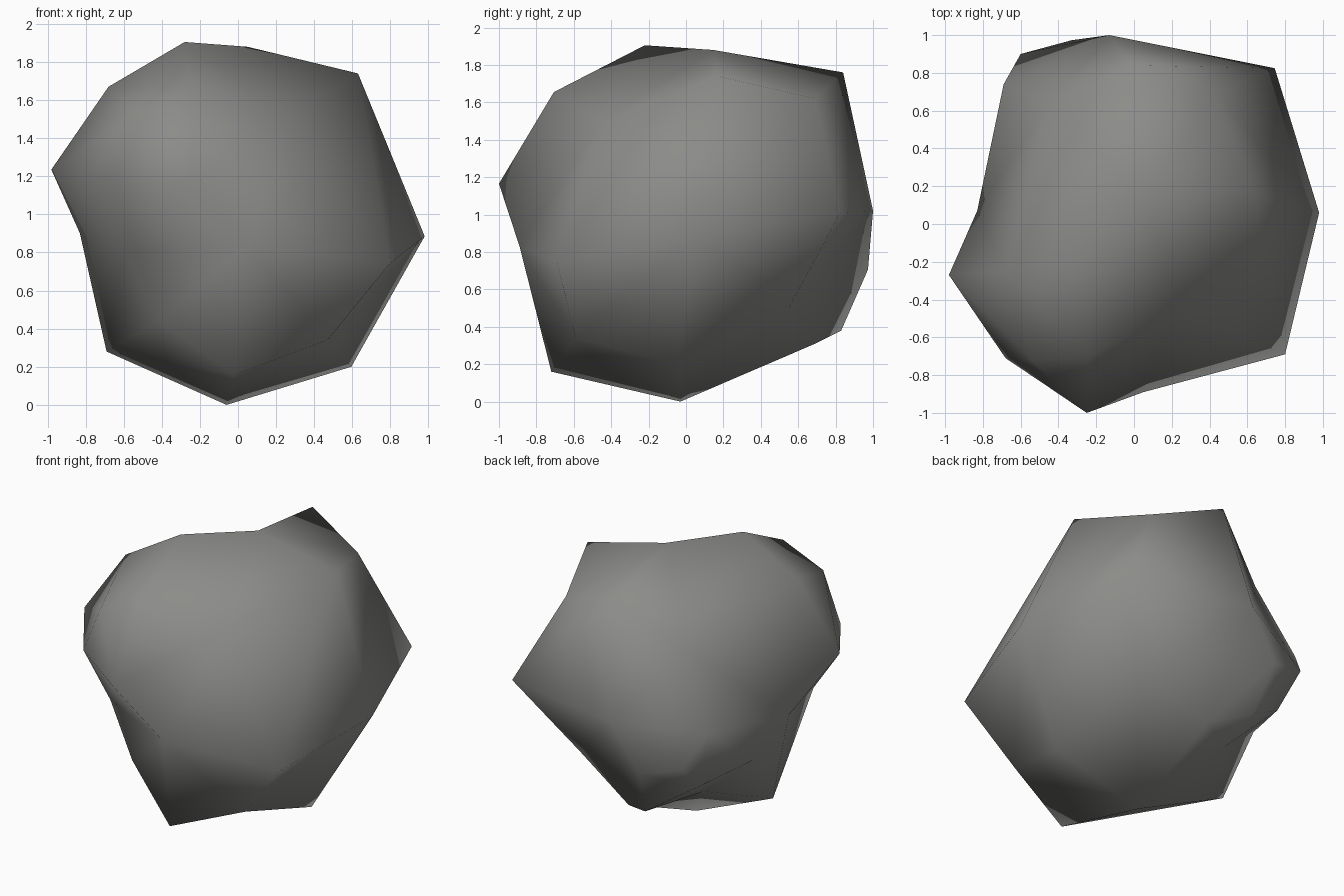
import bpy, bmesh
from mathutils import Vector

if "Cube" in bpy.data.objects:
    bpy.data.objects.remove(bpy.data.objects["Cube"])

# Corner points of the boulder, grouped by region
CORNERS = {
    # crown
    "peak": (-.28, -.22, 1.905), "top": (.05, .145, 1.88), "top_right": (.63, .17, 1.74),
    "top_back": (-.02, .84, 1.76), "shoulder": (.43, .69, 1.62),
    "top_front": (-.245, -.706, 1.655), "top_left": (-.68, -.25, 1.67),
    # right side and front
    "back_right": (.745, .825, 1.01), "right": (.98, .06, .885), "front_right": (.80, -.69, .745),
    "brow": (.25, -.45, 1.5), "front": (.05, -.89, .83), "nose": (-.25, -1.0, 1.165),
    "cheek": (-.54, -.72, 1.52),
    # left side
    "front_left": (-.68, -.71, 1.19), "left": (-.98, -.27, 1.235), "left_dip": (-.83, .07, .90),
    "jaw": (-.60, -.53, .80), "left_hollow": (-.72, .30, .65),
    # back
    "back": (-.13, 1.0, 1.02), "back_mid": (-.33, .973, .706), "back_left": (-.60, .90, .78),
    "back_edge": (-.69, .74, .99), "back_hollow": (-.58, .70, .58),
    "back_top": (-.45, .64, 1.45), "back_low": (-.27, .83, .38),
    # underside
    "low_right": (.595, -.05, .20), "base": (-.06, -.03, 0), "low_front": (-.015, -.72, .16),
    "low_left": (-.69, .04, .28), "chin": (-.42, -.55, .44), "back_base": (-.04, .68, .305),
    "front_hollow": (.47, -.59, .34), "right_hollow": (.42, .55, .50), "base_hollow": (-.40, .38, .38),
}
# Ridges that must not bridge a hollow: their edge is turned the other way
TURN = [("peak", "top_right"), ("top_right", "back_right"), ("top_right", "top_back"),
        ("back_edge", "left"), ("low_front", "low_right"), ("base", "chin"),
        ("back_left", "low_left"), ("back_low", "low_left"), ("shoulder", "back"),
        ("front_right", "low_right"), ("brow", "right"), ("back_low", "left_hollow"),
        ("back_top", "left")]
CENTRE = Vector((0, 0, 1))

# Skin the corners on a sphere, then move them out to their true place,
# so the hollows between lumps are kept
bm = bmesh.new()
verts = {n: bm.verts.new(CENTRE + (Vector(c) - CENTRE).normalized())
         for n, c in CORNERS.items()}
bmesh.ops.convex_hull(bm, input=bm.verts[:])
for n, v in verts.items():
    v.co = CORNERS[n]
for a, b in TURN:
    edge = bm.edges.get((verts[a], verts[b]))
    if edge:
        bmesh.utils.edge_rotate(edge, True)
bmesh.ops.delete(bm, geom=[v for v in bm.verts if not v.link_faces], context='VERTS')
bmesh.ops.recalc_face_normals(bm, faces=bm.faces[:])
for f in bm.faces:
    f.smooth = True

mesh = bpy.data.meshes.new("boulder")
bm.to_mesh(mesh)
bm.free()
boulder = bpy.data.objects.new("boulder", mesh)
bpy.context.collection.objects.link(boulder)

# Stone colour
stone = bpy.data.materials.new("grey_stone")
stone.diffuse_color = (0.26, 0.26, 0.25, 1)
stone.use_nodes = True
stone.node_tree.nodes["Principled BSDF"].inputs["Base Color"].default_value = stone.diffuse_color
mesh.materials.append(stone)
